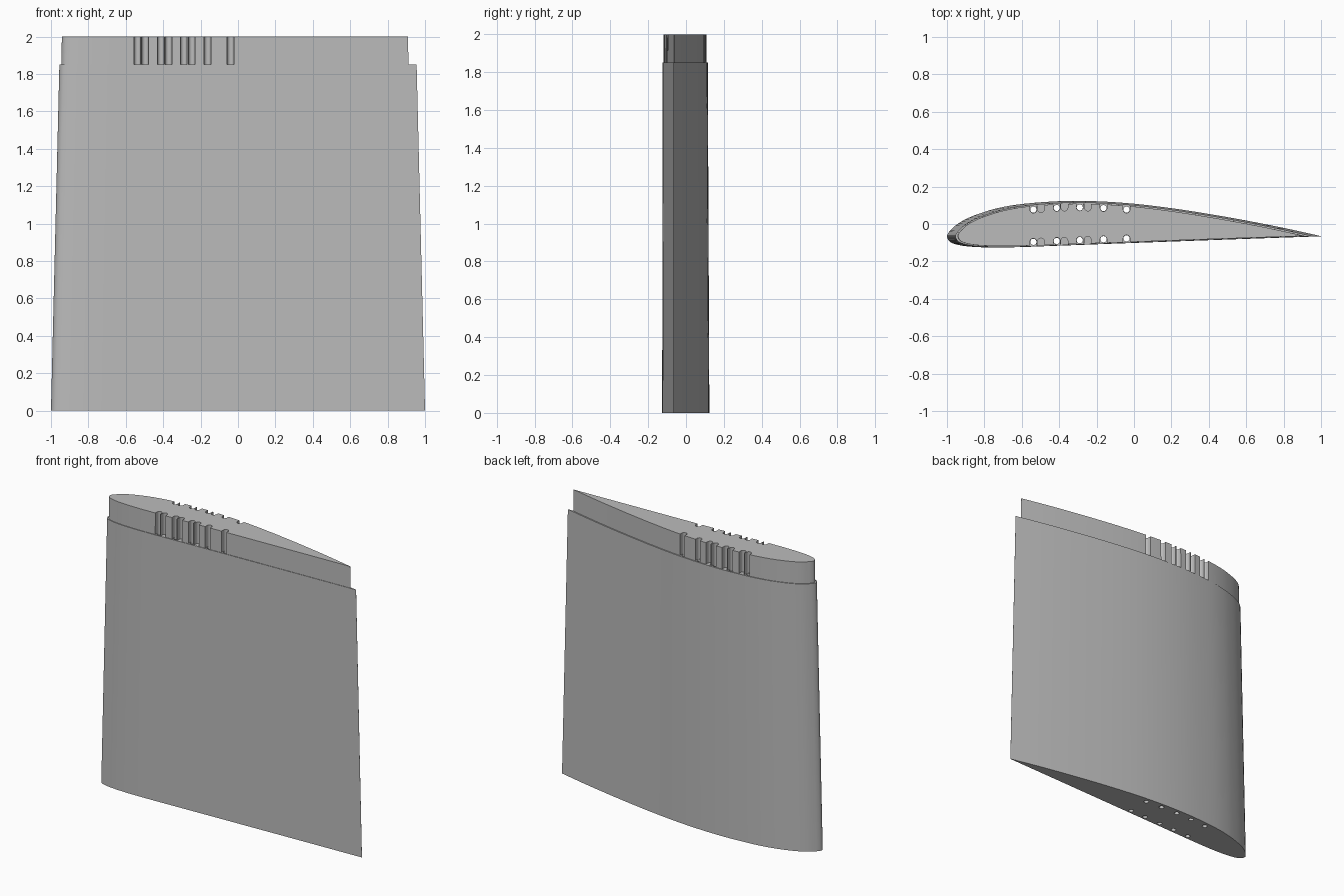
import bpy, bmesh, math
from mathutils import Vector

cube = bpy.data.objects.get("Cube")
if cube:
    bpy.data.objects.remove(cube)

grey = bpy.data.materials.new("plain grey")
grey.use_nodes = True
COLOUR = (0.5, 0.5, 0.5, 1)
grey.diffuse_color = COLOUR
grey.node_tree.nodes["Principled BSDF"].inputs["Base Color"].default_value = COLOUR

# Aerofoil section as fractions of the chord, trailing edge over the nose and back
UPPER = [(1, 0), (.9, .0215), (.8, .0406), (.7, .0577), (.6, .0726), (.5, .0842),
         (.4, .0906), (.3, .0908), (.2, .0835), (.14, .0737), (.1, .063),
         (.06, .0487), (.03, .033), (.012, .0178), (.004, .0089)]
LOWER = [(0, 0), (.004, -.0105), (.012, -.017), (.03, -.0227), (.06, -.027),
         (.12, -.0296), (.2, -.0283), (.3, -.0247), (.5, -.0176), (.75, -.0088), (1, -.0004)]
CHORD_Y = -0.065
SHOULDER = 1.85


def smooth(points, steps=3):
    """Catmull-Rom curve through the points."""
    pts = [Vector(p) for p in points]
    out = []
    for i in range(len(pts) - 1):
        a, b, c, d = pts[max(i - 1, 0)], pts[i], pts[i + 1], pts[min(i + 2, len(pts) - 1)]
        for k in range(steps):
            t = k / steps
            out.append(b + (c - a) * t / 2 + (2 * a - 5 * b + 4 * c - d) * t * t / 2
                       + (3 * b - a - 3 * c + d) * t ** 3 / 2)
    return out + [pts[-1]]


SECTION = [(2 * p.x - 1, 2.06 * p.y + CHORD_Y) for p in smooth(UPPER + LOWER)]


def body_section(scale):
    return [(x * scale, CHORD_Y + (y - CHORD_Y) * scale) for x, y in SECTION]


def spigot_section(grow=1):
    return [(0.928 * x * grow - 0.0165, 0.912 * y * grow - 0.004) for x, y in SECTION]


def loft(name, rings):
    """Closed solid through rings of (outline, z)."""
    bm = bmesh.new()
    loops = [[bm.verts.new((x, y, z)) for x, y in outline] for outline, z in rings]
    n = len(loops[0])
    for lo, hi in zip(loops, loops[1:]):
        for i in range(n):
            bm.faces.new((lo[i], lo[(i + 1) % n], hi[(i + 1) % n], hi[i]))
    bm.faces.new(loops[0][::-1])
    bm.faces.new(loops[-1])
    bmesh.ops.recalc_face_normals(bm, faces=bm.faces)
    mesh = bpy.data.meshes.new(name)
    bm.to_mesh(mesh)
    bm.free()
    mesh.materials.append(grey)
    obj = bpy.data.objects.new(name, mesh)
    bpy.context.collection.objects.link(obj)
    return obj


def cut(target, cutter):
    cutter.hide_render = True
    mod = target.modifiers.new("cut", "BOOLEAN")
    mod.operation, mod.solver, mod.object = "DIFFERENCE", "EXACT", cutter
    bpy.context.view_layer.objects.active = target
    bpy.ops.object.modifier_apply(modifier=mod.name)
    bpy.data.objects.remove(cutter)


def surface_y(x, side):
    """Height of the spigot surface at x on the back (+1) or front (-1)."""
    outline = spigot_section()
    for (x0, y0), (x1, y1) in zip(outline, outline[1:]):
        if (x0 - x) * (x1 - x) <= 0 and x0 != x1 and (x0 - x1) * side > 0:
            return y0 + (y1 - y0) * (x - x0) / (x1 - x0)


def arc(x, y, r, start, sweep, count):
    return [(x + r * math.cos(start + sweep * i / count),
             y + r * math.sin(start + sweep * i / count)) for i in range(count + 1)]


# Tapered wing body with a stepped-in spigot on top
wing = loft("wing_section", [(body_section(1), 0), (body_section(0.955), SHOULDER),
                             (spigot_section(), SHOULDER), (spigot_section(0.997), 2)])

# Open grooves in the spigot; every first one of a pair carries on as a through hole
THROUGH = [-0.538, -0.413, -0.29, -0.163, -0.04]
BLIND = [-0.497, -0.372, -0.247]
for side in (1, -1):
    for x in THROUGH + BLIND:
        y = surface_y(x, side) - 0.02 * side
        half_round = arc(x, y, 0.018, 0, -math.pi * side, 10)
        mouth = [(x - 0.018, y + 0.06 * side), (x + 0.018, y + 0.06 * side)]
        cut(wing, loft("groove_cutter", [(half_round + mouth, SHOULDER + 0.0005),
                                         (half_round + mouth, 2.1)]))
        if x in THROUGH:
            circle = arc(x, y, 0.0165, 0, 2 * math.pi, 20)[:-1]
            cut(wing, loft("hole_cutter", [(circle, -0.1), (circle, 2.1)]))

# Smooth skin with crisp edges
bpy.ops.object.select_all(action="DESELECT")
wing.select_set(True)
bpy.context.view_layer.objects.active = wing
bpy.ops.object.shade_smooth_by_angle(angle=math.radians(30))
